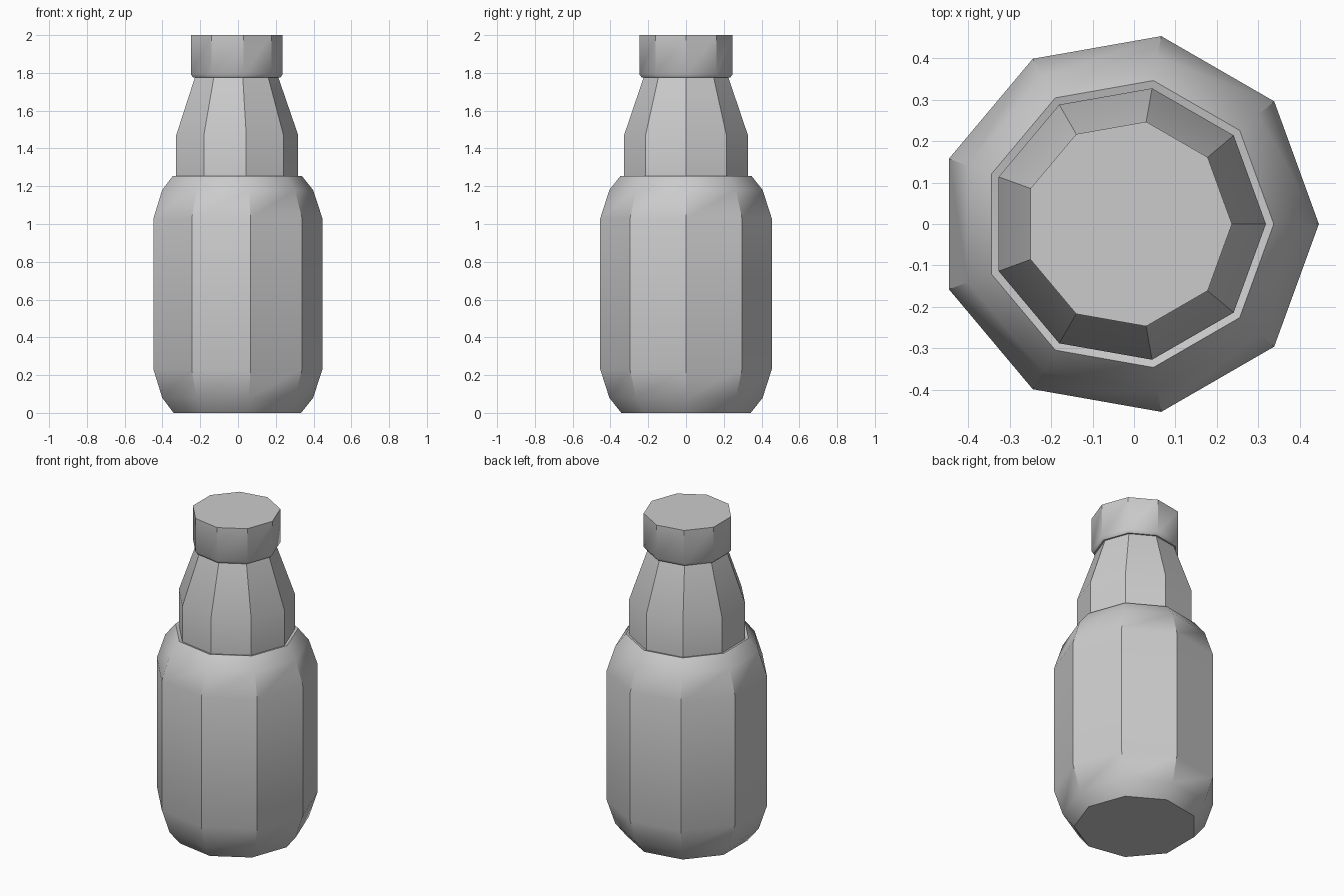
import bpy, bmesh, math

if "Cube" in bpy.data.objects:
    bpy.data.objects.remove(bpy.data.objects["Cube"])

SIDES = 9
CX = -0.0142  # shifts the odd-sided rings so the bounds centre on x = 0


def lathe(name, profile, cap_bottom=True, cap_top=True):
    """Stack nine-sided rings from (radius, z) points."""
    bm = bmesh.new()
    rings = []
    for r, z in profile:
        rings.append([bm.verts.new((CX + r * math.cos(math.tau * i / SIDES),
                                    r * math.sin(math.tau * i / SIDES), z))
                      for i in range(SIDES)])
    for lo, hi in zip(rings, rings[1:]):
        for i in range(SIDES):
            j = (i + 1) % SIDES
            bm.faces.new((lo[i], lo[j], hi[j], hi[i]))
    if cap_bottom:
        bm.faces.new(rings[0][::-1])
    if cap_top:
        bm.faces.new(rings[-1])
    mesh = bpy.data.meshes.new(name)
    bm.to_mesh(mesh)
    bm.free()
    ob = bpy.data.objects.new(name, mesh)
    bpy.context.collection.objects.link(ob)
    bpy.ops.object.select_all(action='DESELECT')
    ob.select_set(True)
    bpy.context.view_layer.objects.active = ob
    bpy.ops.object.shade_smooth_by_angle(angle=math.radians(35))
    return ob


# Bottle: rounded body, small shoulder ledge, tapering neck
lathe("bottle", [
    (0.348, 0.0), (0.412, 0.08), (0.461, 0.23),
    (0.461, 1.03), (0.412, 1.18), (0.352, 1.255),
    (0.333, 1.25), (0.333, 1.47), (0.228, 1.775),
], cap_top=False)

# Cap: short prism with a chamfered lower rim
lathe("bottle_cap", [(0.238, 1.775), (0.251, 1.793), (0.251, 2.0)])
